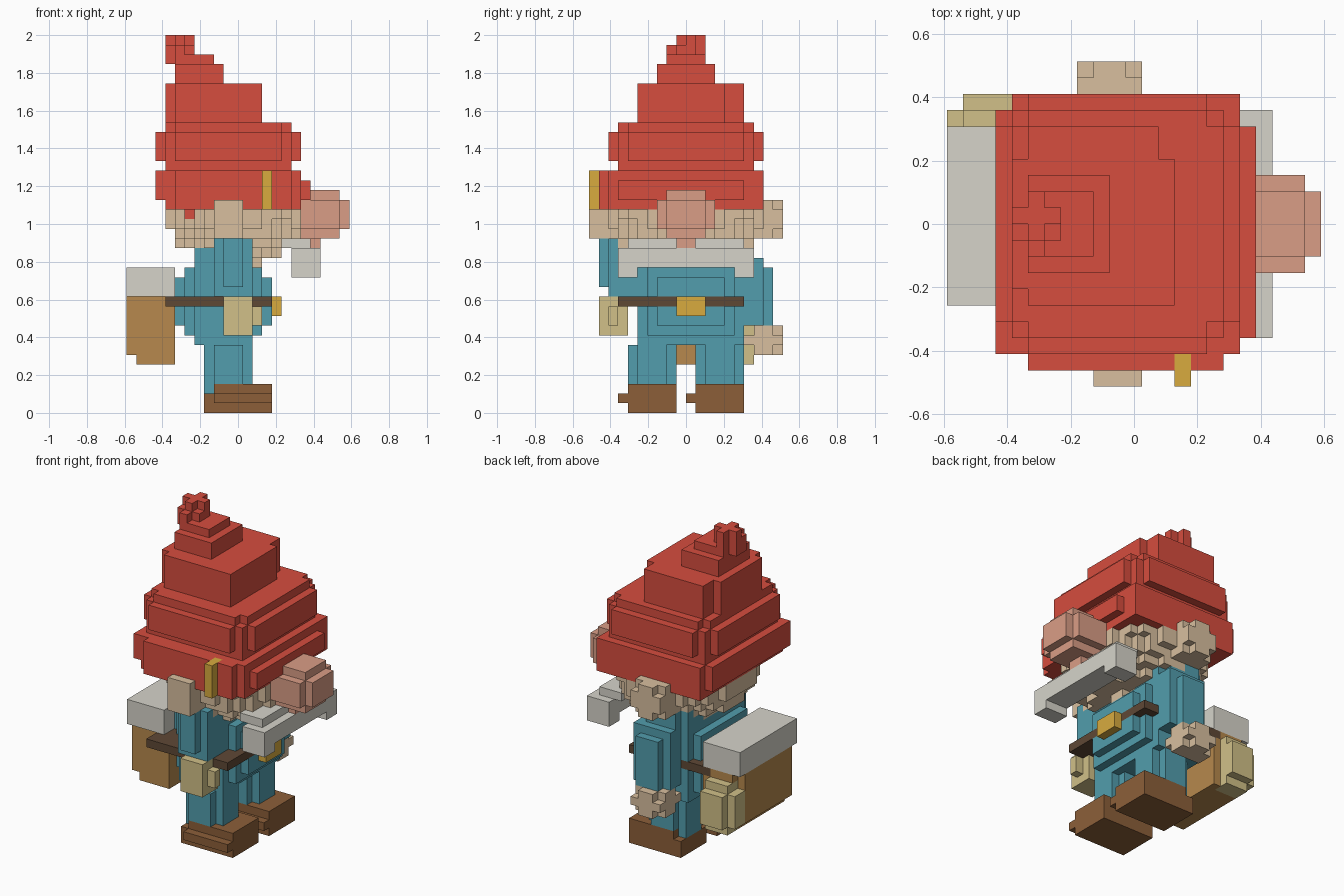
import bpy, bmesh
from mathutils import Vector
from itertools import product

cube = bpy.data.objects.get("Cube")
if cube:
    bpy.data.objects.remove(cube, do_unlink=True)

UNIT = 2 / 39                       # size of one block
ORIGIN = Vector((11.5, 10, 0))      # block coordinates of the centre
taken = set()                       # blocks already used by a part


def material(name, code):
    def linear(c):
        return c / 12.92 if c <= 0.04045 else ((c + 0.055) / 1.055) ** 2.4
    rgb = [linear(v / 255) for v in bytes.fromhex(code)]
    mat = bpy.data.materials.new(name)
    mat.use_nodes = True
    mat.diffuse_color = (*rgb, 1)
    mat.node_tree.nodes["Principled BSDF"].inputs["Base Color"].default_value = (*rgb, 1)
    return mat


def slab(x0, x1, y0, y1, z0, z1, chop=0):
    """Box of blocks; chop cuts that many steps off its upright corners."""
    cells = set()
    for x, y, z in product(range(x0, x1), range(y0, y1), range(z0, z1)):
        if min(x - x0, x1 - 1 - x) + min(y - y0, y1 - 1 - y) >= chop:
            cells.add((x, y, z))
    return cells


def ball(centre, radii, top):
    """Blocks inside an ellipsoid, cut off flat at the top."""
    cells = set()
    for cell in product(range(23), range(20), range(top)):
        if sum(((p + 0.5 - c) / r) ** 2 for p, c, r in zip(cell, centre, radii)) <= 1:
            cells.add(cell)
    return cells


def build(name, mat, *shapes):
    """Skin the blocks of one part with outward faces."""
    cells = set().union(*shapes) - taken
    taken.update(cells)
    bm = bmesh.new()
    verts = {}

    def vert(p):
        if p not in verts:
            verts[p] = bm.verts.new((Vector(p) - ORIGIN) * UNIT)
        return verts[p]

    for cell, axis, side in product(sorted(cells), range(3), (0, 1)):
        beside = list(cell)
        beside[axis] += 2 * side - 1
        if tuple(beside) in cells:
            continue
        u, v = (axis + 1) % 3, (axis + 2) % 3
        ring = []
        for du, dv in ((0, 0), (1, 0), (1, 1), (0, 1)):
            p = list(cell)
            p[axis] += side
            p[u] += du
            p[v] += dv
            ring.append(vert(tuple(p)))
        bm.faces.new(ring if side else ring[::-1])
    mesh = bpy.data.meshes.new(name)
    bm.to_mesh(mesh)
    bm.free()
    mesh.materials.append(mat)
    obj = bpy.data.objects.new(name, mesh)
    bpy.context.collection.objects.link(obj)


red = material("hat red", "D64D3E")
gold = material("gold", "D8AB3F")
skin = material("tan skin", "D8BF9F")
salmon = material("nose pink", "DA9D86")
grey = material("pale grey", "D6D4CA")
teal = material("cloth teal", "529DAD")
dark = material("belt brown", "5F4835")
leather = material("shoe brown", "8C5F39")
canvas = material("pack brown", "B7894D")
khaki = material("pouch khaki", "D1C088")

# Hat: stepped tiers with a curled tip
build("hat_feather", gold, slab(14, 15, 0, 2, 21, 25))
build("hat", red,
      slab(5, 17, 1, 18, 21, 25), slab(4, 18, 2, 18, 21, 25),
      slab(3, 18, 2, 17, 22, 25), slab(3, 19, 3, 16, 22, 24),
      slab(6, 7, 4, 5, 20, 21), slab(15, 16, 4, 5, 20, 21),
      slab(4, 17, 3, 17, 25, 26), slab(3, 18, 2, 18, 26, 29, 2),
      slab(4, 17, 3, 17, 29, 30, 1),
      slab(5, 13, 5, 16, 30, 34), slab(4, 14, 6, 14, 30, 34),
      slab(13, 14, 5, 6, 30, 34),
      slab(5, 10, 7, 13, 34, 36), slab(5, 9, 8, 12, 36, 37),
      slab(4, 7, 8, 12, 36, 38, 1), slab(4, 7, 9, 12, 38, 39, 1))

# Face
build("nose", salmon,
      slab(17, 22, 7, 13, 19, 22), slab(17, 22, 8, 12, 18, 23),
      slab(17, 23, 8, 12, 19, 22), slab(17, 20, 9, 11, 17, 18))
build("moustache", grey,
      slab(17, 20, 4, 16, 15, 17), slab(16, 19, 4, 16, 17, 18),
      slab(17, 20, 3, 5, 14, 17), slab(17, 20, 15, 17, 14, 17))
build("head", skin, ball((11.2, 10, 21), (7.4, 8.4, 5.8), 21))
build("right_ear", skin, slab(9, 12, 0, 3, 18, 22))
build("left_ear", skin,
      slab(8, 12, 17, 20, 19, 21), slab(9, 11, 17, 20, 18, 22),
      slab(8, 12, 17, 19, 18, 22))

# Belt with buckle and side pouch
build("belt", dark, slab(4, 15, 3, 16, 11, 12))
build("buckle", gold, slab(15, 16, 9, 12, 10, 12))
build("belt_pouch", khaki, slab(10, 13, 1, 4, 8, 12), slab(10, 14, 2, 3, 9, 11))

# Body and arms
build("body", teal,
      slab(7, 13, 5, 16, 7, 8), slab(6, 14, 5, 16, 8, 9, 1),
      slab(5, 15, 5, 16, 9, 14, 2), slab(6, 14, 5, 16, 14, 15, 1),
      slab(7, 13, 5, 16, 15, 18))
build("right_arm", teal, slab(9, 13, 2, 5, 12, 18), slab(10, 12, 1, 3, 13, 18))
build("left_arm", teal,
      slab(8, 13, 15, 18, 9, 16), slab(8, 12, 15, 17, 16, 18),
      slab(9, 12, 17, 19, 9, 15))
build("left_hand", skin,
      slab(8, 12, 16, 20, 7, 8), slab(9, 11, 17, 20, 6, 9),
      slab(8, 12, 17, 19, 6, 9))

# Legs and shoes
for side, y in (("right", 4), ("left", 11)):
    build(side + "_shoe", leather,
          slab(8, 15, y, y + 5, 0, 2), slab(9, 15, y, y + 5, 2, 3),
          slab(9, 15, y - 1, y, 1, 2))
    build(side + "_leg", teal, slab(8, 13, y, y + 5, 2, 7, 1))

# Backpack with bedroll and pouch
build("bedroll", grey, slab(0, 5, 5, 16, 12, 15))
build("pack_pouch", khaki,
      slab(0, 4, 15, 17, 6, 10), slab(1, 4, 15, 18, 6, 10), slab(1, 4, 15, 17, 5, 11))
build("backpack", canvas, slab(1, 5, 6, 16, 5, 12), slab(0, 5, 6, 15, 6, 12))
